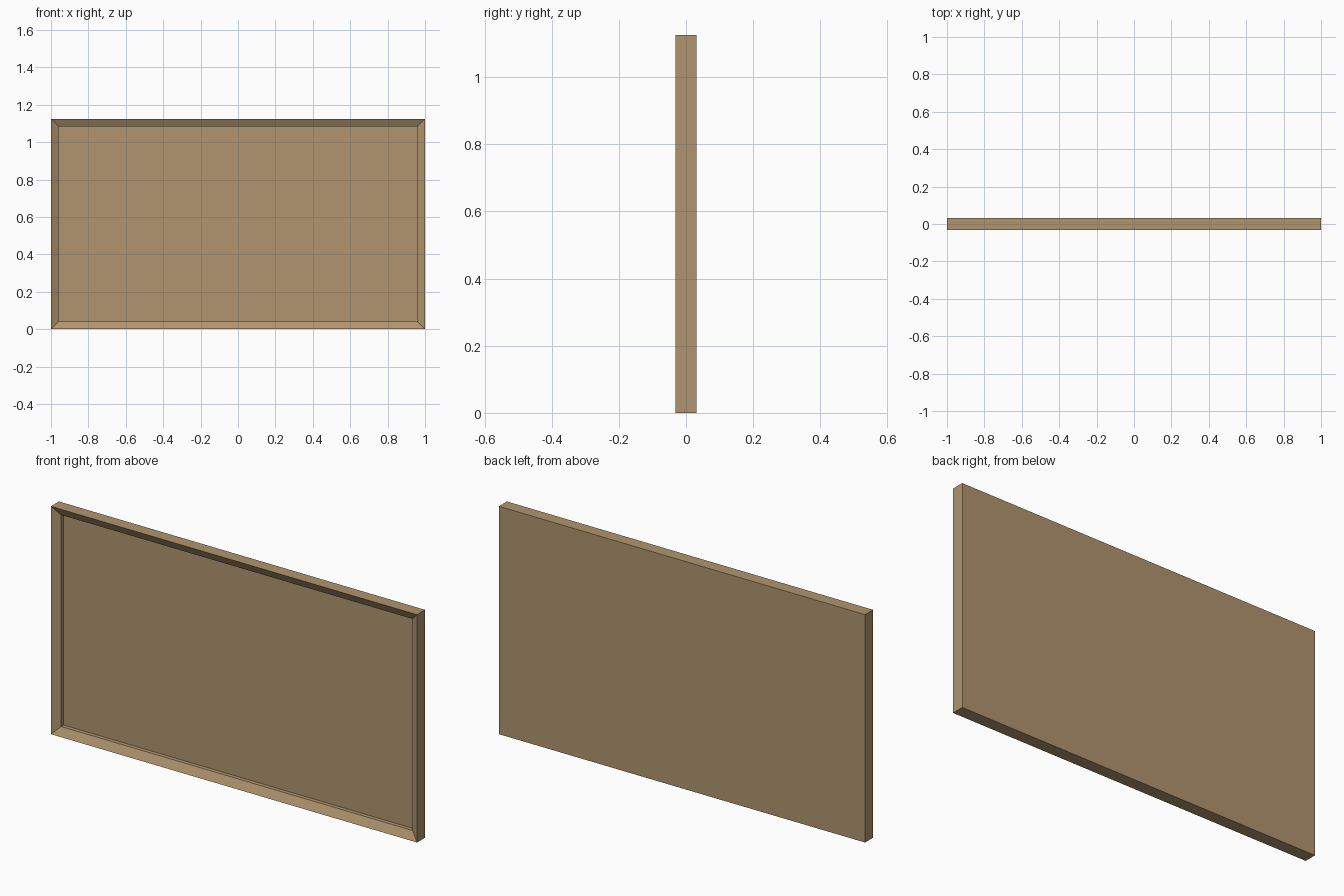
import bpy, bmesh

if "Cube" in bpy.data.objects:
    bpy.data.objects.remove(bpy.data.objects["Cube"])

W, H, T = 2.0, 1.125, 0.0625   # overall width, height, thickness

mat = bpy.data.materials.new("tan wood")
mat.diffuse_color = (0.434, 0.301, 0.159, 1)
mat.use_nodes = True
mat.node_tree.nodes["Principled BSDF"].inputs["Base Color"].default_value = mat.diffuse_color

bm = bmesh.new()


def ring(inset, y):
    """Rectangle of vertices, inset from the outline, at depth y."""
    x, z0, z1 = W / 2 - inset, inset, H - inset
    return [bm.verts.new(p) for p in ((-x, y, z0), (x, y, z0), (x, y, z1), (-x, y, z1))]


# back, outer sides, sloping front border, short inner wall, recessed panel
steps = [(0, T / 2), (0, -T / 2), (0.04, -T / 2 + 0.022), (0.04, -T / 2 + 0.042)]
rings = [ring(*s) for s in steps]
for a, b in zip(rings, rings[1:]):
    for i in range(4):
        j = (i + 1) % 4
        bm.faces.new((a[i], a[j], b[j], b[i]))
bm.faces.new(rings[0])
bm.faces.new(rings[-1])
bmesh.ops.recalc_face_normals(bm, faces=bm.faces)

mesh = bpy.data.meshes.new("framed_panel")
bm.to_mesh(mesh)
bm.free()
mesh.materials.append(mat)
bpy.context.collection.objects.link(bpy.data.objects.new("framed_panel", mesh))
